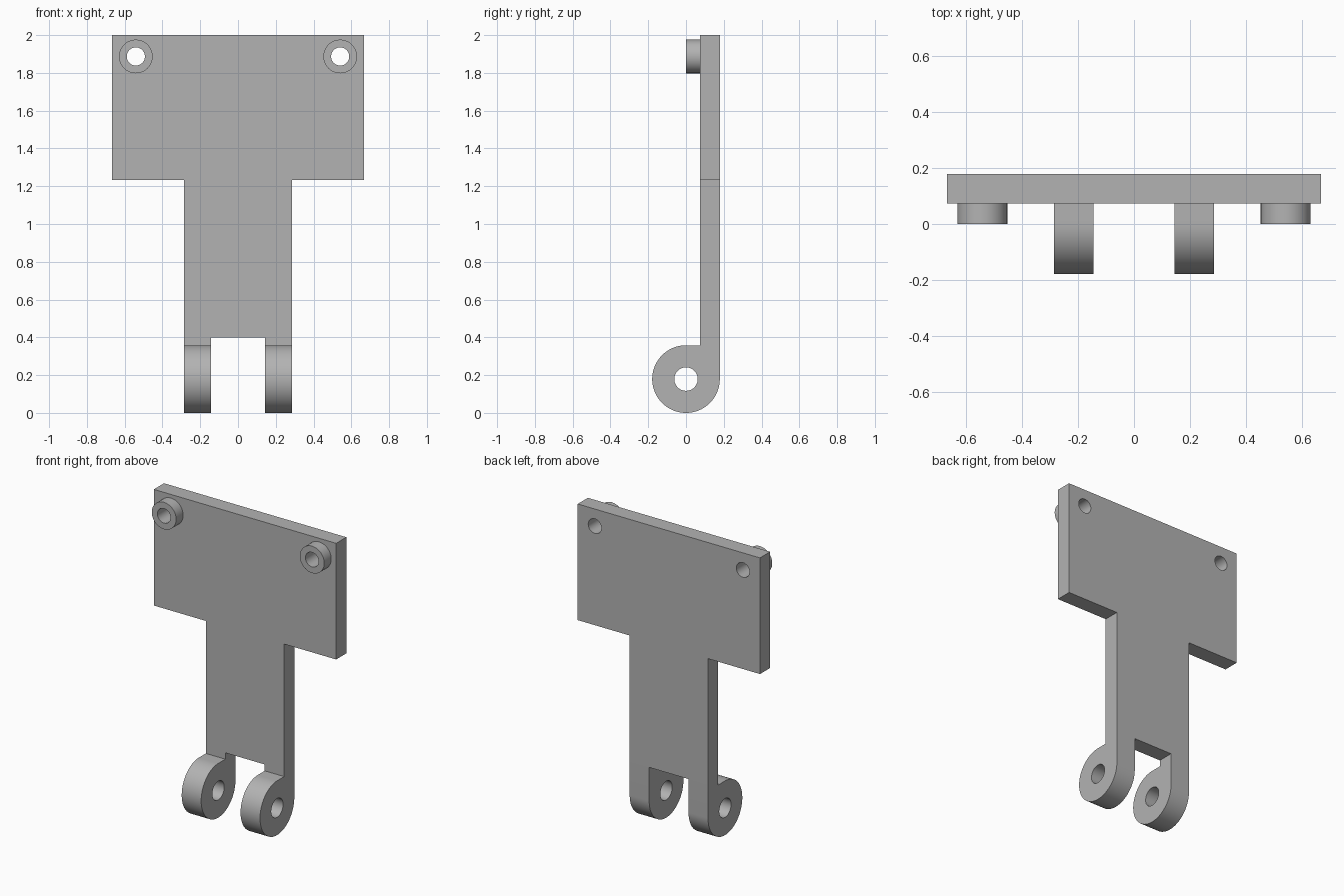
import bpy, bmesh
from math import sin, cos, pi, radians

cube = bpy.data.objects.get("Cube")
if cube:
    bpy.data.objects.remove(cube, do_unlink=True)

grey = bpy.data.materials.new("plain grey")
grey.use_nodes = True
colour = (0.45, 0.45, 0.45, 1)
grey.diffuse_color = colour
grey.node_tree.nodes["Principled BSDF"].inputs["Base Color"].default_value = colour


def arc(cx, cy, r, start=0, end=2 * pi, steps=64, closed=True):
    count = steps if closed else steps + 1
    return [(cx + r * cos(start + (end - start) * i / steps),
             cy + r * sin(start + (end - start) * i / steps)) for i in range(count)]


def extruded(name, loops, depth, location, rotation):
    """Extrude a filled outline with holes, centred on its plane."""
    curve = bpy.data.curves.new(name, "CURVE")
    curve.dimensions = "2D"
    curve.fill_mode = "BOTH"
    curve.extrude = depth / 2
    for loop in loops:
        spline = curve.splines.new("POLY")
        spline.points.add(len(loop) - 1)
        for point, (u, v) in zip(spline.points, loop):
            point.co = (u, v, 0, 1)
        spline.use_cyclic_u = True
    temp = bpy.data.objects.new(name + " outline", curve)
    bpy.context.collection.objects.link(temp)
    bpy.context.view_layer.update()
    graph = bpy.context.evaluated_depsgraph_get()
    mesh = bpy.data.meshes.new_from_object(temp.evaluated_get(graph))
    bpy.data.objects.remove(temp, do_unlink=True)

    # Weld the caps to the walls
    bm = bmesh.new()
    bm.from_mesh(mesh)
    bmesh.ops.remove_doubles(bm, verts=bm.verts, dist=0.0001)
    bmesh.ops.recalc_face_normals(bm, faces=bm.faces)
    bm.to_mesh(mesh)
    bm.free()

    mesh.materials.clear()
    mesh.materials.append(grey)
    obj = bpy.data.objects.new(name, mesh)
    obj.location = location
    obj.rotation_euler = rotation
    bpy.context.collection.objects.link(obj)
    bpy.ops.object.select_all(action="DESELECT")
    obj.select_set(True)
    bpy.context.view_layer.objects.active = obj
    bpy.ops.object.shade_smooth_by_angle(angle=radians(30))
    return obj


FACING_FRONT = (pi / 2, 0, 0)
FACING_SIDE = (pi / 2, 0, pi / 2)
front, back = 0.073, 0.179
wide, stem, notch = 0.666, 0.286, 0.144
shoulder, fork = 1.233, 0.40
boss_x, boss_z, bore = 0.541, 1.887, 0.048
radius = 0.179

# T-shaped plate with two screw holes
half = [(stem, fork), (stem, shoulder), (wide, shoulder), (wide, 2)]
outline = half + [(-x, z) for x, z in reversed(half)]
holes = [arc(s * boss_x, boss_z, bore) for s in (-1, 1)]
extruded("plate", [outline] + holes, back - front, (0, (front + back) / 2, 0), FACING_FRONT)

# Rounded hinge lug, running up into the plate
lug = arc(0, radius, radius, pi / 2, 2 * pi, closed=False)
lug += [(back, fork), (front, fork), (front, 2 * radius)]
eye = arc(0, radius, 0.062)

for side, sign in (("left", 1), ("right", -1)):
    extruded(side + "_hinge_lug", [lug, eye], stem - notch,
             (sign * (stem + notch) / 2, 0, 0), FACING_SIDE)
    # Spacer ring around each screw hole
    extruded(side + "_boss", [arc(0, 0, 0.089), arc(0, 0, bore)], front,
             (sign * boss_x, front / 2, boss_z), FACING_FRONT)
